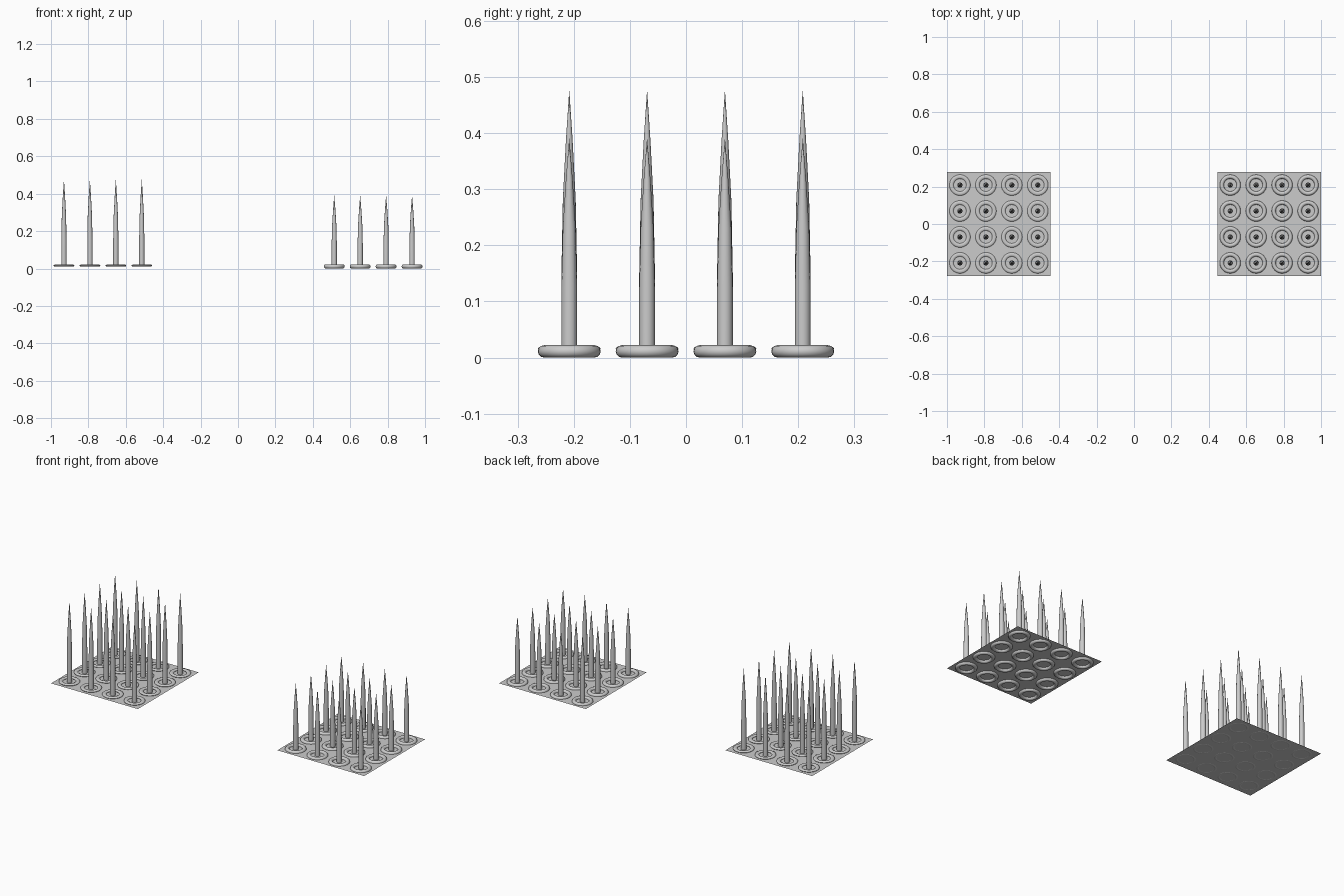
import bpy, bmesh, math

if "Cube" in bpy.data.objects:
    bpy.data.objects.remove(bpy.data.objects["Cube"])

PITCH = 0.1387
HALF = 2 * PITCH
OFFS = [(i - 1.5) * PITCH for i in range(4)]
PLATE_Z = 0.011


def finish(bm, name, smooth=True):
    bmesh.ops.remove_doubles(bm, verts=bm.verts, dist=1e-5)
    bmesh.ops.recalc_face_normals(bm, faces=bm.faces)
    me = bpy.data.meshes.new(name)
    bm.to_mesh(me)
    bm.free()
    ob = bpy.data.objects.new(name, me)
    bpy.context.collection.objects.link(ob)
    if smooth:
        bpy.context.view_layer.objects.active = ob
        ob.select_set(True)
        bpy.ops.object.shade_smooth_by_angle(angle=math.radians(40))
        ob.select_set(False)
    return ob


def lathe(bm, profile, x, y, n=32, closed=False):
    rings = [[bm.verts.new((x + r * math.cos(2 * math.pi * k / n),
                            y + r * math.sin(2 * math.pi * k / n), z))
              for k in range(n)] for r, z in profile]
    pairs = list(zip(rings, rings[1:]))
    if closed:
        pairs.append((rings[-1], rings[0]))
    for a, b in pairs:
        for k in range(n):
            j = (k + 1) % n
            bm.faces.new((a[k], a[j], b[j], b[k]))


def spike_trap(side, cx, tip, ring_half_height, ring_z):
    # thin base sheet
    bm = bmesh.new()
    bm.faces.new([bm.verts.new((cx + sx * HALF, sy * HALF, PLATE_Z))
                  for sx, sy in ((-1, -1), (1, -1), (1, 1), (-1, 1))])
    finish(bm, side + "_base_plate", False)

    # collar rings
    section = [(0.045 + 0.011 * math.cos(t), ring_z + ring_half_height * math.sin(t))
               for t in (2 * math.pi * k / 12 for k in range(12))]
    bm = bmesh.new()
    for x in OFFS:
        for y in OFFS:
            lathe(bm, section, cx + x, y, closed=True)
    finish(bm, side + "_collar_rings")

    # spikes: straight shaft, tapering to a point
    h = tip - PLATE_Z
    profile = [(0.014, PLATE_Z), (0.014, PLATE_Z + 0.3 * h),
               (0.0115, PLATE_Z + 0.58 * h), (0.006, PLATE_Z + 0.81 * h),
               (0.0002, tip)]
    bm = bmesh.new()
    for x in OFFS:
        for y in OFFS:
            lathe(bm, profile, cx + x, y, n=16)
    finish(bm, side + "_spikes")


spike_trap("left", -1 + HALF, 0.475, 0.0055, 0.0155)
spike_trap("right", 1 - HALF, 0.39, 0.011, 0.011)
